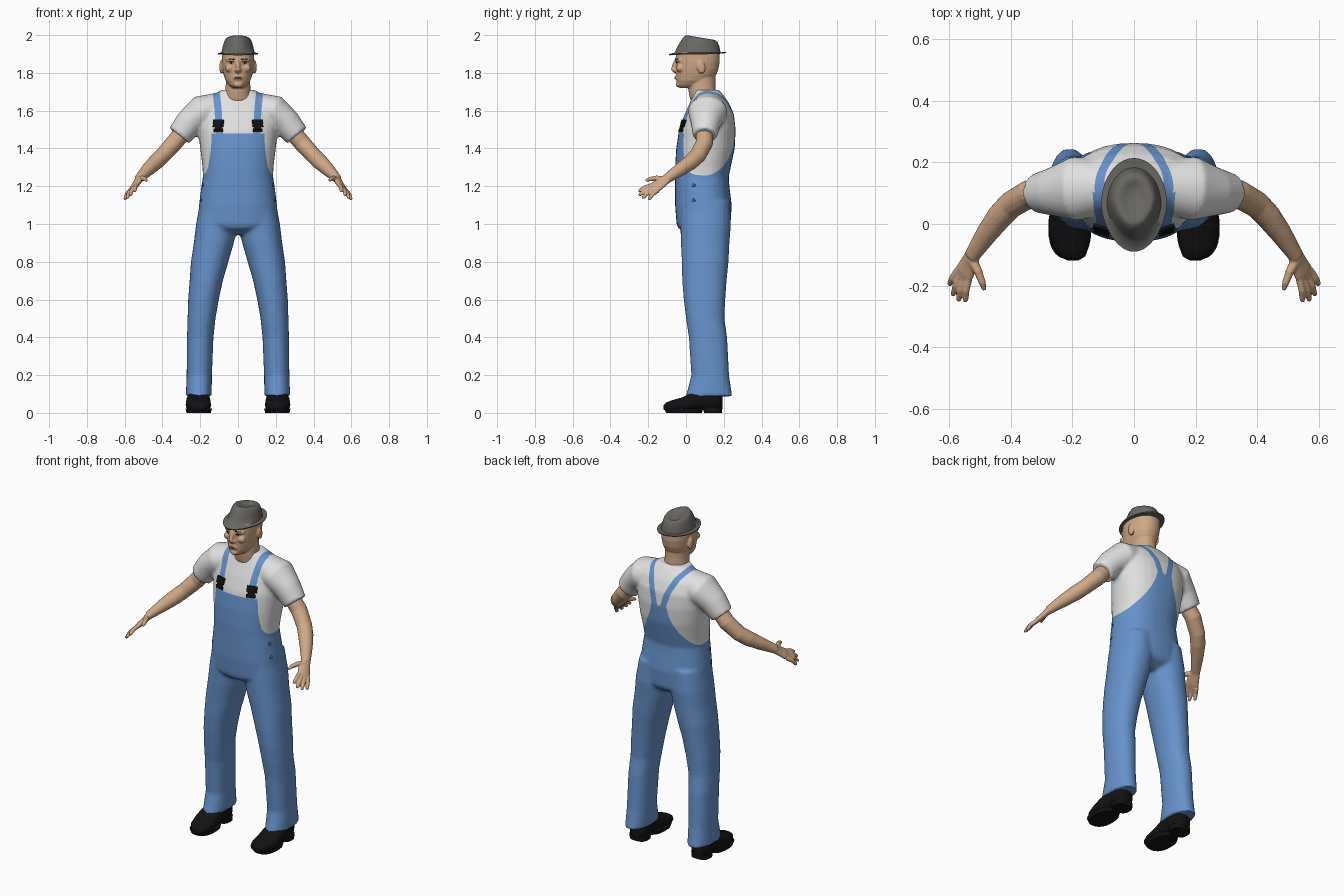
import bpy, bmesh, math
from mathutils import Vector, Matrix
from mathutils.bvhtree import BVHTree

if "Cube" in bpy.data.objects:
    bpy.data.objects.remove(bpy.data.objects["Cube"])


def material(name, rgb):
    m = bpy.data.materials.new(name)
    m.diffuse_color = (*rgb, 1)
    m.use_nodes = True
    m.node_tree.nodes["Principled BSDF"].inputs["Base Color"].default_value = m.diffuse_color
    return m


BLUE = material("denim blue", (0.135, 0.29, 0.60))
WHITE = material("shirt white", (0.75, 0.75, 0.75))
SKIN = material("skin", (0.62, 0.39, 0.24))
GREY = material("hat grey", (0.14, 0.135, 0.125))
BLACK = material("black", (0.006, 0.006, 0.007))
BROWN = material("brow brown", (0.06, 0.035, 0.02))
LIP = material("lip", (0.40, 0.20, 0.13))
NAVY = material("button blue", (0.05, 0.12, 0.28))


def ring(c, u, v, n=32, e=2.0):
    """Superellipse ring around c with half-axes u and v."""
    pts = []
    for i in range(n):
        a = 2 * math.pi * i / n
        k, s = math.cos(a), math.sin(a)
        pts.append(c + u * math.copysign(abs(k) ** (2 / e), k)
                   + v * math.copysign(abs(s) ** (2 / e), s))
    return pts


def loft(bm, rings):
    rows = [[bm.verts.new(p) for p in r] for r in rings]
    n = len(rows[0])
    for a, b in zip(rows, rows[1:]):
        for i in range(n):
            bm.faces.new((a[i], a[(i + 1) % n], b[(i + 1) % n], b[i]))
    bm.faces.new(rows[0][::-1])
    bm.faces.new(rows[-1])


def stack(bm, levels, e=2.0):
    """Horizontal sections: z, centre x, half width, front y, back y."""
    loft(bm, [ring(Vector((cx, (f + b) / 2, z)), Vector((w, 0, 0)),
                   Vector((0, (b - f) / 2, 0)), 32, e) for z, cx, w, f, b in levels])


def tube(bm, pts, radii, ref=(0, 1, 0), n=16):
    """Tube along pts; each radius pair is (across, along ref)."""
    pts, ref, rings = [Vector(p) for p in pts], Vector(ref), []
    for i, p in enumerate(pts):
        t = (pts[min(i + 1, len(pts) - 1)] - pts[max(i - 1, 0)]).normalized()
        v = (ref - t * ref.dot(t)).normalized()
        a, b = radii[i]
        rings.append(ring(p, t.cross(v) * a, v * b, n))
    loft(bm, rings)


def blob(bm, loc, size, rot=None):
    m = Matrix.Translation(loc) @ (rot or Matrix()) @ Matrix.Diagonal((*size, 1))
    bmesh.ops.create_uvsphere(bm, u_segments=16, v_segments=10, radius=1, matrix=m)


def mirror(bm):
    new = bmesh.ops.duplicate(bm, geom=bm.verts[:] + bm.edges[:] + bm.faces[:])["geom"]
    for v in new:
        if isinstance(v, bmesh.types.BMVert):
            v.co.x *= -1


def finish(bm, name, mats, voxel=0, smooth=3, angle=50):
    """Make an object; with a voxel size, fuse its overlapping pieces."""
    bmesh.ops.recalc_face_normals(bm, faces=bm.faces[:])
    me = bpy.data.meshes.new(name)
    bm.to_mesh(me)
    bm.free()
    ob = bpy.data.objects.new(name, me)
    bpy.context.collection.objects.link(ob)
    if voxel:
        r = ob.modifiers.new("fuse", 'REMESH')
        r.mode, r.voxel_size = 'VOXEL', voxel
        s = ob.modifiers.new("soften", 'SMOOTH')
        s.factor, s.iterations = 0.5, smooth
        dg = bpy.context.evaluated_depsgraph_get()
        fused = bpy.data.meshes.new_from_object(ob.evaluated_get(dg))
        ob.modifiers.clear()
        ob.data = fused
    ob.data.materials.clear()
    for m in mats:
        ob.data.materials.append(m)
    bpy.ops.object.select_all(action='DESELECT')
    ob.select_set(True)
    bpy.context.view_layer.objects.active = ob
    bpy.ops.object.shade_smooth_by_angle(angle=math.radians(angle))
    return ob


def surface(ob):
    bm = bmesh.new()
    bm.from_mesh(ob.data)
    tree = BVHTree.FromBMesh(bm)
    bm.free()
    return tree


def on_surface(tree, origin, direction):
    """Point hit on the surface and a rotation whose Y follows the normal."""
    loc, nor, _, _ = tree.ray_cast(Vector(origin), Vector(direction))
    return loc, nor.to_track_quat('Y', 'Z').to_matrix().to_4x4()


def lerp(table, t):
    if t <= table[0][0]:
        return table[0][1]
    for (a, u), (b, v) in zip(table, table[1:]):
        if t <= b:
            return u + (v - u) * (t - a) / (b - a)
    return table[-1][1]


def paint(ob, f):
    """Cut faces along f = 0 and give the positive side material 1."""
    bm = bmesh.new()
    bm.from_mesh(ob.data)
    val = {v: f(v.co) for v in bm.verts}
    cuts = []
    for e in bm.edges[:]:
        a, b = e.verts
        if val[a] * val[b] < 0:
            k = val[a] / (val[a] - val[b])
            p = a.co.lerp(b.co, k)
            v = bmesh.utils.edge_split(e, a, k)[1]
            v.co = p
            cuts.append(v)
    bmesh.ops.connect_verts(bm, verts=cuts)
    for face in bm.faces:
        face.material_index = int(f(face.calc_center_median()) > 0)
    bm.to_mesh(ob.data)
    bm.free()


# Clothed body: trouser legs and sleeves mirrored, fused with the torso
bm = bmesh.new()
stack(bm, [(1.12, .10, .10, -.03, .232), (1.0, .112, .110, -.03, .238), (.9, .128, .106, -.027, .23),
           (.8, .150, .099, -.022, .225), (.7, .168, .088, -.02, .215), (.6, .183, .081, -.012, .208),
           (.5, .193, .074, .0, .203), (.4, .2, .070, .015, .218), (.2, .205, .067, .028, .228),
           (.12, .207, .068, .008, .24), (.088, .208, .068, -.002, .246)], 2.2)
tube(bm, [(.08, .12, 1.625), (.19, .115, 1.595), (.258, .105, 1.535), (.312, .1, 1.468)],
     [(.075, .08), (.088, .105), (.076, .08), (.066, .064)], n=24)
mirror(bm)
stack(bm, [(.945, 0, .07, .02, .17), (.975, 0, .16, -.04, .22), (1.0, 0, .212, -.05, .236),
           (1.1, 0, .207, -.058, .242), (1.2, 0, .194, -.058, .230), (1.25, 0, .186, -.058, .226),
           (1.3, 0, .188, -.058, .237), (1.4, 0, .2, -.052, .258), (1.5, 0, .213, -.037, .263),
           (1.58, 0, .215, -.008, .254), (1.64, 0, .19, .02, .228), (1.68, 0, .135, .037, .2),
           (1.71, 0, .088, .045, .175)], 2.3)
body = finish(bm, "overalls_and_shirt", [BLUE, WHITE], .01, 4)

FRONT = [(1.2, .5), (1.245, .2), (1.27, .172), (1.3, .158), (1.4, .143), (1.48, .139)]
BACK = [(1.2, .5), (1.245, .2), (1.26, .18), (1.3, .148), (1.35, .112), (1.4, .085), (1.45, .062), (1.5, .05)]
STRAP_F = [(1.48, .1), (1.6, .105), (1.7, .115)]
STRAP_B = [(1.5, .028), (1.58, .05), (1.66, .085), (1.7, .115)]


def shirt_area(p):
    x, front = abs(p.x), p.y < .1
    panel = max(x - lerp(FRONT if front else BACK, p.z), p.z - (1.48 if front else 1.5))
    strap = abs(x - lerp(STRAP_F if front else STRAP_B, p.z)) - .019
    return min(panel, strap)


paint(body, shirt_area)
cloth = surface(body)

# Strap buckles
bm = bmesh.new()
for x, z, w, h in ((.103, 1.54, .058, .02), (.103, 1.518, .034, .04), (.103, 1.495, .05, .018),
                   (.082, 1.53, .012, .036), (.124, 1.53, .012, .036)):
    loc, rot = on_surface(cloth, (x, -1, z), (0, 1, 0))
    bmesh.ops.create_cube(bm, size=1, matrix=Matrix.Translation(loc) @ rot @ Matrix.Diagonal((w, .018, h, 1)))
mirror(bm)
finish(bm, "strap_buckles", [BLACK], angle=30)

# Hip buttons
bm = bmesh.new()
for z in (1.205, 1.125):
    loc, rot = on_surface(cloth, (1, .04, z), (-1, 0, 0))
    blob(bm, loc, (.010, .005, .010), rot)
mirror(bm)
finish(bm, "hip_buttons", [NAVY])

# Arms with hands
bm = bmesh.new()
tube(bm, [(.27, .1, 1.51), (.34, .097, 1.428), (.40, .062, 1.362), (.435, .025, 1.328), (.475, -.028, 1.29),
          (.527, -.105, 1.238)], [(.046, .046), (.046, .046), (.042, .044), (.042, .042), (.036, .036), (.023, .026)])
WIDE = (.037, .035, -.03)
tube(bm, [(.518, -.09, 1.247), (.535, -.13, 1.218), (.548, -.155, 1.2), (.557, -.178, 1.186)],
     [(.021, .025), (.017, .034), (.016, .038), (.011, .034)], WIDE)
FINGERS = [((.535, -.175, 1.207), (.547, -.252, 1.174)), ((.547, -.172, 1.197), (.57, -.25, 1.152)),
           ((.559, -.162, 1.187), (.588, -.232, 1.137)), ((.57, -.148, 1.178), (.6, -.198, 1.13))]
for root, tip in FINGERS:
    a, b = Vector(root), Vector(tip)
    tube(bm, [a, a.lerp(b, .5) + Vector((.004, -.003, .004)), a.lerp(b, .9), b],
         [(.012, .012), (.0115, .0115), (.0095, .0095), (.006, .006)], WIDE, 10)
tube(bm, [(.527, -.115, 1.235), (.505, -.155, 1.243), (.492, -.19, 1.238), (.485, -.214, 1.229)],
     [(.018, .018), (.014, .014), (.012, .012), (.007, .007)], WIDE, 10)
mirror(bm)
finish(bm, "arms", [SKIN], .004, 2)

# Head and neck
bm = bmesh.new()
tube(bm, [(.03, -.05, 1.868), (.06, -.03, 1.868)], [(.008, .01), (.007, .008)], n=10)
blob(bm, (.089, .08, 1.83), (.010, .022, .036), Matrix.Rotation(.2, 4, 'X'))
blob(bm, (.045, -.03, 1.825), (.024, .022, .022))
blob(bm, (.012, -.06, 1.813), (.009, .010, .008))
mirror(bm)
stack(bm, [(1.6, 0, .08, .05, .16), (1.66, 0, .076, .022, .165), (1.7, 0, .068, .014, .158),
           (1.75, 0, .064, .01, .155), (1.79, 0, .064, .01, .155)])
stack(bm, [(1.720, 0, .028, -.034, .04), (1.735, 0, .048, -.045, .09), (1.76, 0, .066, -.05, .13),
           (1.79, 0, .076, -.052, .16), (1.82, 0, .082, -.053, .172), (1.86, 0, .086, -.055, .179),
           (1.9, 0, .086, -.054, .179), (1.935, 0, .07, -.035, .16)], 2.15)
tube(bm, [(0, -.05, 1.872), (0, -.062, 1.845), (0, -.069, 1.818), (0, -.055, 1.804)],
     [(.009, .011), (.010, .011), (.012, .013), (.009, .009)], (1, 0, 0), 12)
blob(bm, (0, -.05, 1.774), (.026, .010, .011))
blob(bm, (0, -.042, 1.738), (.024, .012, .014))
head = finish(bm, "head", [SKIN], .005, 2)
face = surface(head)

# Painted face details
for name, mat, spots in (("eyebrows", BROWN, [(.026, 1.873, .010, .004), (.042, 1.874, .013, .0035)]),
                         ("eye_whites", WHITE, [(.034, 1.852, .012, .005)]),
                         ("pupils", BLACK, [(.034, 1.853, .0055, .0052), (.034, 1.858, .014, .0015)]),
                         ("lips", LIP, [(.008, 1.779, .012, .003), (.007, 1.771, .011, .0035)])):
    bm = bmesh.new()
    for x, z, w, h in spots:
        loc, rot = on_surface(face, (x, -1, z), (0, 1, 0))
        blob(bm, loc, (w, .0045 if name == "pupils" else .003, h), rot)
    mirror(bm)
    finish(bm, name, [mat])

# Hat: brim, crown and creased top, narrower at the front and sloping to the back
bm = bmesh.new()
rings = []
for z, w, f, b, slope, curl in ((1.900, .080, -.045, .17, 0, 0), (1.893, .106, -.088, .212, 0, .012),
                                (1.899, .107, -.090, .214, 0, .012), (1.908, .088, -.06, .183, 0, 0),
                                (1.945, .080, -.042, .177, .006, 0), (1.978, .072, -.022, .168, .018, 0),
                                (1.994, .064, -.008, .160, .024, 0), (1.999, .053, .004, .148, .024, 0),
                                (1.990, .034, .022, .132, .022, 0), (1.980, .012, .045, .112, .018, 0)):
    pts = ring(Vector((0, (f + b) / 2, z)), Vector((w, 0, 0)), Vector((0, (b - f) / 2, 0)), 40)
    for p in pts:
        k = (p.y - (f + b) / 2) / ((b - f) / 2)
        p.x *= 1 + .16 * min(k, 0) * (1 if z > 1.9 else .8)
        p.z += curl * max(k, 0) ** 2 - slope * (k + 1) / 2 + curl * .4 * (1 - k * k)
    rings.append(pts)
loft(bm, rings)
finish(bm, "hat", [GREY], angle=60)

# Shoes with sole and heel pads
bm = bmesh.new()
loft(bm, [ring(Vector((cx, y, (t + b) / 2)), Vector((w, 0, 0)), Vector((0, 0, (t - b) / 2)), 24, 2.5)
          for y, cx, w, t, b in ((-.118, .198, .018, .042, .018), (-.105, .2, .042, .056, .01),
                                 (-.07, .205, .060, .068, .006), (-.02, .21, .067, .082, .006),
                                 (.03, .21, .064, .108, .012), (.08, .208, .058, .125, .016),
                                 (.15, .206, .055, .125, .012), (.18, .206, .044, .115, .012),
                                 (.192, .206, .02, .09, .02))])
stack(bm, [(0, .208, .064, -.105, .085), (.022, .208, .070, -.115, .09)], 2.4)
stack(bm, [(0, .206, .054, .095, .19), (.03, .206, .056, .09, .192)], 2.8)
mirror(bm)
finish(bm, "shoes", [BLACK], angle=45)
